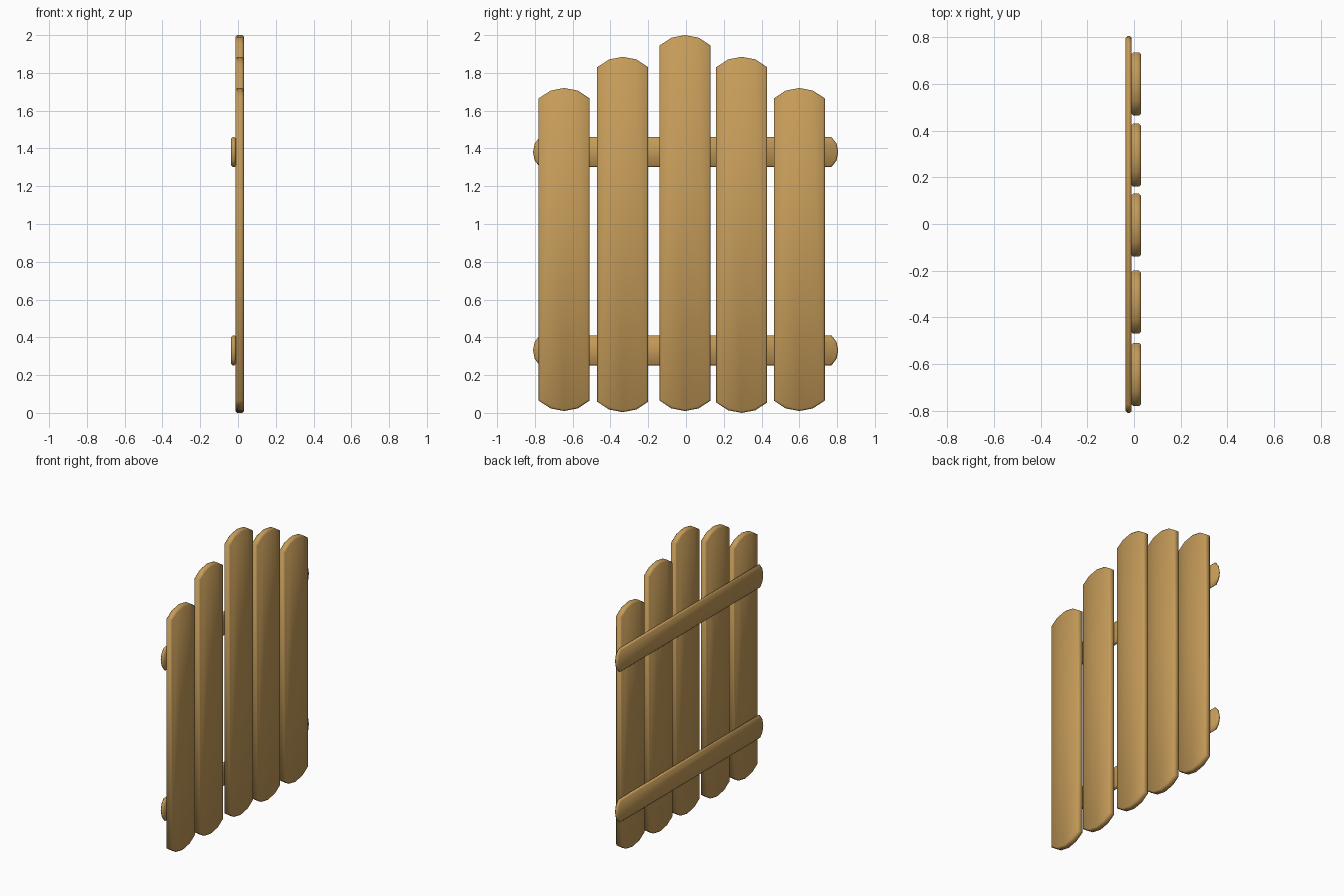
import bpy
import bmesh
import math

cube = bpy.data.objects.get("Cube")
if cube:
    bpy.data.objects.remove(cube, do_unlink=True)

# Single wood colour
wood = bpy.data.materials.new("warm wood")
wood.use_nodes = True
colour = (0.56, 0.33, 0.10, 1)
wood.diffuse_color = colour
wood.node_tree.nodes["Principled BSDF"].inputs["Base Color"].default_value = colour


def board(name, outline, x_back, x_front, bevel):
    """Extrude a (y, z) outline along x, then soften its rims."""
    bm = bmesh.new()
    face = bm.faces.new([bm.verts.new((x_back, y, z)) for y, z in outline])
    moved = bmesh.ops.extrude_face_region(bm, geom=[face])["geom"]
    verts = [v for v in moved if isinstance(v, bmesh.types.BMVert)]
    bmesh.ops.translate(bm, verts=verts, vec=(x_front - x_back, 0, 0))
    bmesh.ops.recalc_face_normals(bm, faces=bm.faces)
    rims = [e for e in bm.edges
            if abs(e.verts[0].co.x - e.verts[1].co.x) < 1e-5]
    bmesh.ops.bevel(bm, geom=rims, offset=bevel, segments=1,
                    profile=0.5, affect='EDGES')
    mesh = bpy.data.meshes.new(name)
    bm.to_mesh(mesh)
    bm.free()
    mesh.materials.append(wood)
    obj = bpy.data.objects.new(name, mesh)
    bpy.context.collection.objects.link(obj)
    bpy.ops.object.select_all(action='DESELECT')
    obj.select_set(True)
    bpy.context.view_layer.objects.active = obj
    bpy.ops.object.shade_smooth_by_angle(angle=math.radians(50))
    return obj


def rounded_ends(low, high, half, drop, shoulder, centre):
    """Plank outline with five-point crowned ends: (across, along) pairs."""
    crown = [(-half, drop), (-shoulder, drop * 0.25), (0, 0),
             (shoulder, drop * 0.25), (half, drop)]
    top = [(centre + a, high - d) for a, d in crown]
    bottom = [(centre + a, low + d) for a, d in reversed(crown)]
    return top + bottom


# Pickets: centre, bottom, top
pickets = [(-0.645, 0.01, 1.72), (-0.335, 0.004, 1.885), (-0.005, 0.01, 2.0),
           (0.295, 0.0, 1.885), (0.6, 0.01, 1.72)]
for i, (centre, low, high) in enumerate(pickets):
    outline = rounded_ends(low, high, 0.135, 0.055, 0.072, centre)
    board(f"picket_{i + 1}", outline, -0.013, 0.031, 0.009)

# Cross rails behind the pickets
for name, z in (("lower_rail", 0.331), ("upper_rail", 1.381)):
    outline = rounded_ends(-0.81, 0.806, 0.08, 0.036, 0.045, z)
    board(name, [(along, across) for across, along in outline],
          -0.036, -0.010, 0.009)
